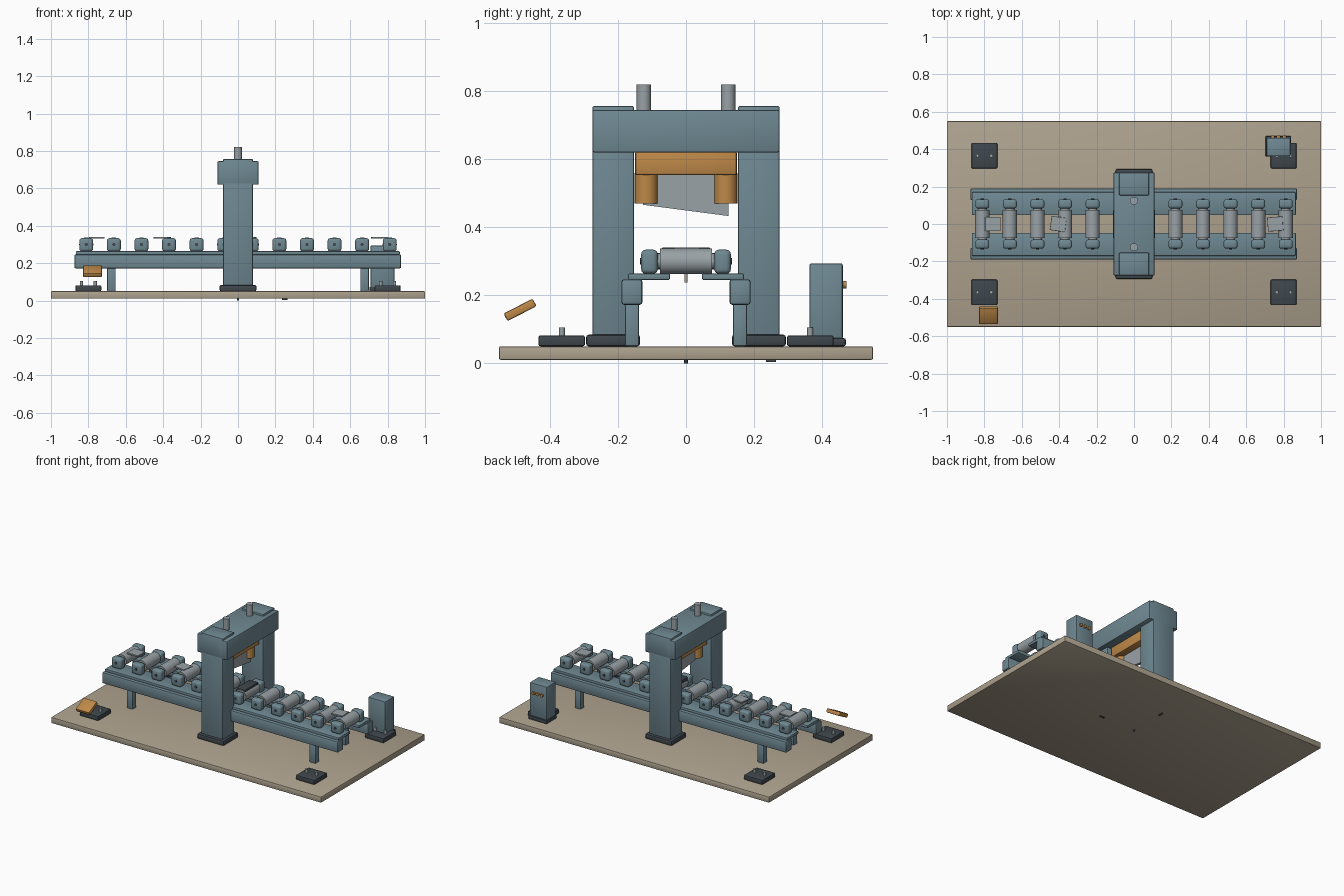
import bpy, bmesh, math
from mathutils import Matrix, Vector

if "Cube" in bpy.data.objects:
    bpy.data.objects.remove(bpy.data.objects["Cube"])


def material(name, rgb):
    m = bpy.data.materials.new(name)
    m.diffuse_color = (*rgb, 1)
    m.use_nodes = True
    m.node_tree.nodes["Principled BSDF"].inputs["Base Color"].default_value = m.diffuse_color
    return m


TEAL = material("blue_grey_paint", (0.16, 0.25, 0.29))
TAN = material("tan_floor", (0.42, 0.36, 0.27))
DARK = material("dark_steel", (0.05, 0.063, 0.073))
STEEL = material("light_steel", (0.32, 0.36, 0.38))
ORANGE = material("orange_paint", (0.52, 0.25, 0.065))


def finish(name, bm, mat, bevel=0.0, segments=2):
    bmesh.ops.recalc_face_normals(bm, faces=bm.faces)
    if bevel:
        bmesh.ops.bevel(bm, geom=bm.edges[:], offset=bevel, segments=segments,
                        profile=0.5, affect='EDGES', clamp_overlap=True)
    me = bpy.data.meshes.new(name)
    bm.to_mesh(me)
    bm.free()
    me.materials.append(mat)
    ob = bpy.data.objects.new(name, me)
    bpy.context.collection.objects.link(ob)
    bpy.context.view_layer.objects.active = ob
    ob.select_set(True)
    bpy.ops.object.shade_smooth_by_angle(angle=math.radians(35))
    ob.select_set(False)
    return ob


def box(name, x, y, z, mat, bevel=0.006, segments=2):
    """Bevelled box from (min, max) ranges."""
    bm = bmesh.new()
    r = (x, y, z)
    size = [abs(b - a) for a, b in r]
    mid = Vector([(a + b) / 2 for a, b in r])
    bmesh.ops.create_cube(bm, size=1, matrix=Matrix.Translation(mid) @ Matrix.Diagonal((*size, 1)))
    return finish(name, bm, mat, bevel, segments)


def cylinder(name, centre, radius, length, axis, mat, sides=24):
    rot = {'Z': Matrix(), 'Y': Matrix.Rotation(math.pi / 2, 4, 'X'),
           'X': Matrix.Rotation(math.pi / 2, 4, 'Y')}[axis]
    bm = bmesh.new()
    bmesh.ops.create_cone(bm, cap_ends=True, segments=sides, radius1=radius, radius2=radius,
                          depth=length, matrix=Matrix.Translation(centre) @ rot)
    return finish(name, bm, mat)


def span(side, a, b):
    """Range mirrored to the given side of y = 0."""
    return tuple(sorted((side * a, side * b)))


# Floor plate and the small markers under it
box("floor_plate", (-1, 1), (-0.55, 0.55), (0.01, 0.05), TAN, 0.005)
cylinder("under_pin_centre", (0, 0, 0.006), 0.006, 0.012, 'Z', DARK, 12)
box("under_tab_x", (0.235, 0.265), (-0.004, 0.004), (0.003, 0.012), DARK, 0)
box("under_tab_y", (-0.004, 0.004), (0.235, 0.265), (0.003, 0.012), DARK, 0)

# Press gate: beam, blade carrier and blade
box("top_beam", (-0.11, 0.11), (-0.275, 0.275), (0.62, 0.745), TEAL)
box("blade_carrier", (-0.055, 0.055), (-0.15, 0.15), (0.553, 0.625), ORANGE, 0.008)
bm = bmesh.new()
outline = [(-0.127, 0.56), (-0.127, 0.466), (0.125, 0.433), (0.125, 0.56)]
face = bm.faces.new([bm.verts.new((-0.009, y, z)) for y, z in outline])
ext = bmesh.ops.extrude_face_region(bm, geom=[face])
bmesh.ops.translate(bm, vec=(0.018, 0, 0), verts=[v for v in ext["geom"] if isinstance(v, bmesh.types.BMVert)])
finish("slanted_blade", bm, STEEL)
box("lower_blade", (0.035, 0.10), (-0.07, 0.07), (0.318, 0.341), DARK, 0.003)

for s in (-1, 1):
    box("gate_column", (-0.08, 0.08), span(s, 0.153, 0.275), (0.075, 0.757), TEAL)
    box("column_foot", (-0.098, 0.098), span(s, 0.135, 0.294), (0.05, 0.084), DARK, 0.008)
    cylinder("blade_guide", (0, s * 0.117, 0.515), 0.034, 0.09, 'Z', ORANGE)
    cylinder("piston_rod", (0, s * 0.124, 0.75), 0.021, 0.14, 'Z', STEEL)
    # Conveyor rails and legs
    box("rail_beam", (-0.875, 0.872), span(s, 0.128, 0.19), (0.172, 0.247), TEAL, 0.008)
    box("rail_flange", (-0.867, 0.865), span(s, 0.047, 0.17), (0.245, 0.264), TEAL, 0.004)
    for x in (-0.677, 0.677):
        box("rail_leg", (x - 0.023, x + 0.023), span(s, 0.138, 0.18), (0.05, 0.176), TEAL)
    # Corner anchor pads with two bolts each
    for x in (-0.8, 0.8):
        box("anchor_pad", (x - 0.069, x + 0.069), span(s, 0.297, 0.434), (0.05, 0.082), DARK)
        for dx in (-0.037, 0.037):
            cylinder("anchor_bolt", (x + dx, s * 0.365, 0.09), 0.009, 0.03, 'Z', STEEL, 12)

# Rollers with axles and bearing blocks
for i in range(12):
    x = (i - 5.5) * 0.1475
    cylinder("roller", (x, 0, 0.3), 0.038, 0.152, 'Y', STEEL)
    cylinder("roller_axle", (x, 0, 0.3), 0.024, 0.18, 'Y', STEEL, 16)
    for s in (-1, 1):
        box("bearing_block", (x - 0.037, x + 0.037), span(s, 0.083, 0.132), (0.263, 0.334), TEAL, 0.014, 3)
        cylinder("axle_end", (x, s * 0.132, 0.3), 0.009, 0.006, 'Y', DARK, 12)

# Thin sheets lying on the rollers
for x, turn in ((-0.755, 0), (-0.405, -8), (0.755, 4)):
    sheet = box("metal_sheet", (-0.041, 0.041), (-0.038, 0.038), (-0.005, 0.005), STEEL, 0.001, 1)
    sheet.location = (x, 0, 0.336)
    sheet.rotation_euler.z = math.radians(turn)
cylinder("stop_pin", (0, 0, 0.253), 0.005, 0.032, 'Z', TAN, 12)

# Control box with its base and buttons
box("control_box_base", (0.703, 0.84), (0.36, 0.47), (0.05, 0.074), DARK)
box("control_box", (0.708, 0.836), (0.363, 0.461), (0.07, 0.294), TEAL)
for x in (0.742, 0.773, 0.804):
    cylinder("control_button", (x, 0.464, 0.231), 0.0105, 0.016, 'Y', ORANGE, 16)

# Tilted pedal
pedal = box("foot_pedal", (-0.05, 0.05), (-0.048, 0.048), (-0.0125, 0.0125), ORANGE, 0.005)
pedal.location = (-0.778, -0.488, 0.157)
pedal.rotation_euler.x = math.radians(27)
